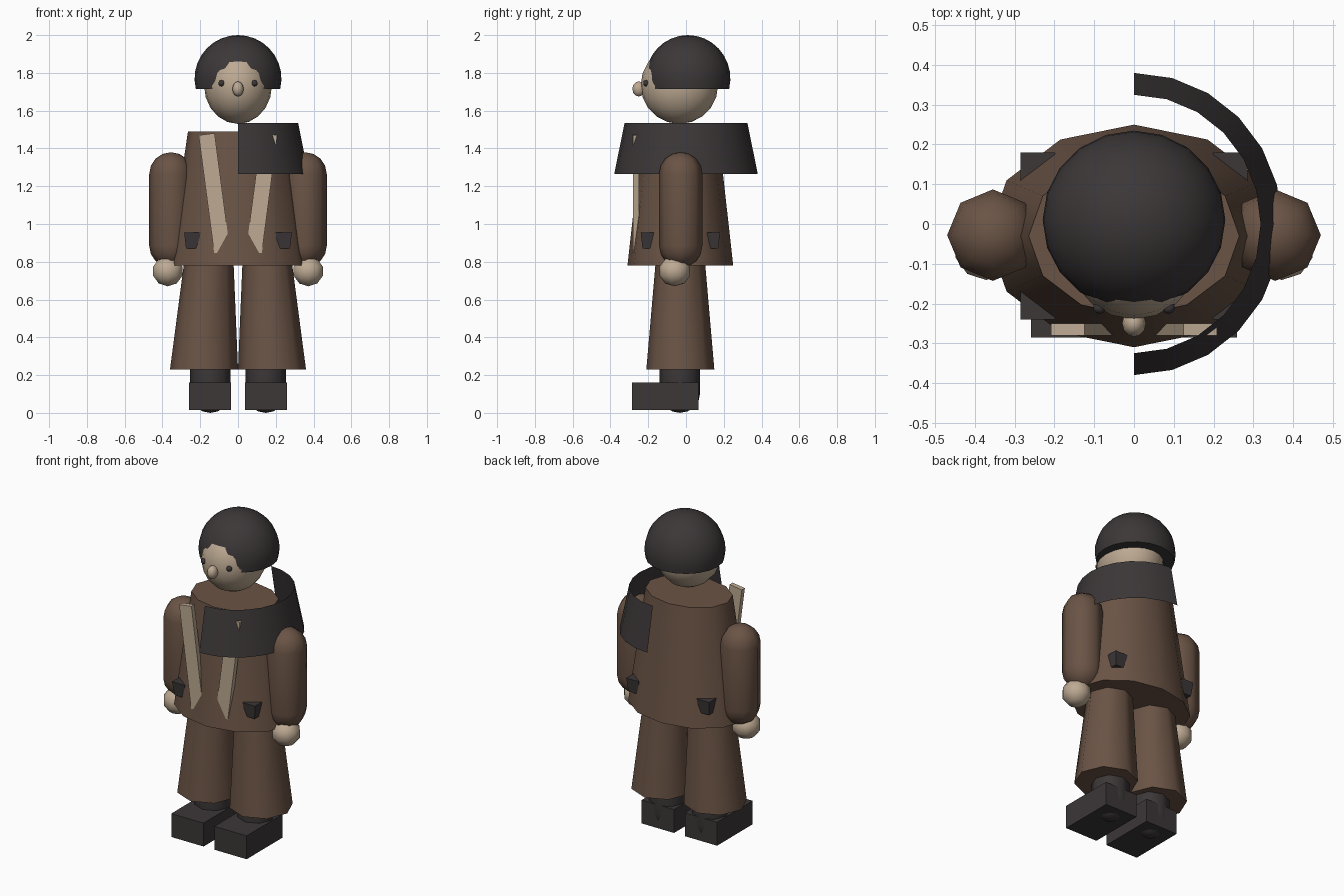
import bpy, bmesh
from math import sin, cos, pi, radians
from mathutils import Matrix

if "Cube" in bpy.data.objects:
    bpy.data.objects.remove(bpy.data.objects["Cube"], do_unlink=True)


def material(name, rgb):
    m = bpy.data.materials.new(name)
    m.use_nodes = True
    m.diffuse_color = (*rgb, 1)
    m.node_tree.nodes["Principled BSDF"].inputs["Base Color"].default_value = (*rgb, 1)
    return m


brown = material("brown_cloth", (0.145, 0.088, 0.06))
dark = material("dark_charcoal", (0.045, 0.038, 0.039))
skin = material("pale_cream", (0.51, 0.40, 0.29))


def finish(name, bm, mat, loc, smooth=True):
    bmesh.ops.remove_doubles(bm, verts=bm.verts, dist=0.0001)
    bmesh.ops.recalc_face_normals(bm, faces=bm.faces)
    mesh = bpy.data.meshes.new(name)
    bm.to_mesh(mesh)
    bm.free()
    mesh.materials.append(mat)
    obj = bpy.data.objects.new(name, mesh)
    bpy.context.collection.objects.link(obj)
    obj.location = loc
    if smooth:
        bpy.ops.object.select_all(action='DESELECT')
        obj.select_set(True)
        bpy.context.view_layer.objects.active = obj
        bpy.ops.object.shade_smooth_by_angle(angle=radians(50))
    return obj


def lathe(name, mat, profile, loc, scale=(1, 1, 1), sides=16, arc=2 * pi):
    """Spin a (radius, height) profile about z, starting at the front."""
    bm = bmesh.new()
    vs = [bm.verts.new((0, -r, z)) for r, z in profile]
    es = [bm.edges.new(pair) for pair in zip(vs, vs[1:])]
    bmesh.ops.spin(bm, geom=vs + es, cent=(0, 0, 0), axis=(0, 0, 1),
                   angle=arc, steps=sides, use_duplicate=False)
    bmesh.ops.scale(bm, vec=scale, verts=bm.verts)
    return finish(name, bm, mat, loc)


def dome(r, start, end, steps, z=0):
    """Arc of a circle from one latitude to another."""
    angles = [start + (end - start) * i / steps for i in range(steps + 1)]
    return [(r * cos(a), z + r * sin(a)) for a in angles]


def ball(name, mat, loc, scale, sides=16):
    return lathe(name, mat, dome(1, -pi / 2, pi / 2, sides // 2), loc, scale, sides)


def capsule(name, mat, loc, r, length):
    half = length / 2 - r
    profile = dome(r, -pi / 2, 0, 4, -half) + dome(r, 0, pi / 2, 4, half)
    return lathe(name, mat, profile, loc, sides=8)


def box(name, mat, loc, size, taper=1.0):
    bm = bmesh.new()
    bmesh.ops.create_cube(bm, size=1)
    for v in bm.verts:
        if v.co.z < 0:
            v.co.x *= taper
            v.co.y *= taper
    bmesh.ops.scale(bm, vec=size, verts=bm.verts)
    return finish(name, bm, mat, loc, smooth=False)


# Head, bowl of hair, nose
ball("head", skin, (0, -0.035, 1.735), (0.18, 0.205, 0.205), 20)
hair_cut = -0.24
hair_profile = [(0, sin(hair_cut))] + dome(1, hair_cut, pi / 2, 9)
lathe("hair", dark, hair_profile, (0, 0.01, 1.77), (0.23, 0.225, 0.23), 20)
ball("nose", skin, (0, -0.25, 1.715), (0.03, 0.034, 0.04), 12)

# Flared coat body
lathe("coat", brown, [(0, 0.78), (1, 0.78), (0.716, 1.49), (0, 1.49)],
      (0, -0.03, 0), (0.37, 0.28, 1), 12)

# Open half collar over the left shoulder
lathe("half_cape", dark, [(0.38, 1.265), (0.325, 1.535)], (0, 0, 0),
      (0.98, 1, 1), 12, pi)

for side, label in ((-1, "right"), (1, "left")):
    ball(f"{label}_eye", dark, (side * 0.087, -0.21, 1.745), (0.017,) * 3, 10)

    # Arm and hand
    capsule(f"{label}_arm", brown, (side * 0.355, -0.028, 1.075), 0.115, 0.61)
    ball(f"{label}_hand", skin, (side * 0.372, -0.06, 0.75), (0.085, 0.085, 0.08), 10)

    # Flared trouser leg, leaning inward towards the top
    leg = lathe(f"{label}_trouser_leg", brown,
                [(0, 0), (0.18, 0), (0.128, 0.6), (0, 0.6)],
                (side * 0.18, -0.03, 0.23), sides=8)
    lean = Matrix.Identity(4)
    lean[0][2] = -side * 0.045
    leg.data.transform(lean)

    # Boot: rounded ankle and block foot
    capsule(f"{label}_ankle", dark, (side * 0.147, -0.032, 0.19), 0.107, 0.38)
    box(f"{label}_foot", dark, (side * 0.148, -0.11, 0.088), (0.222, 0.35, 0.145))

    # Chest strap, slanting towards the middle
    strap = box(f"{label}_strap", skin, (side * 0.125, -0.265, 1.163), (0.085, 0.03, 0.63))
    strap.rotation_euler.y = side * radians(7.5)

    # Tapered pouches, front and back
    for place, y in (("front", -0.195), ("back", 0.135)):
        box(f"{label}_{place}_pouch", dark, (side * 0.242, y, 0.913),
            (0.086, 0.09, 0.085), 0.78)
